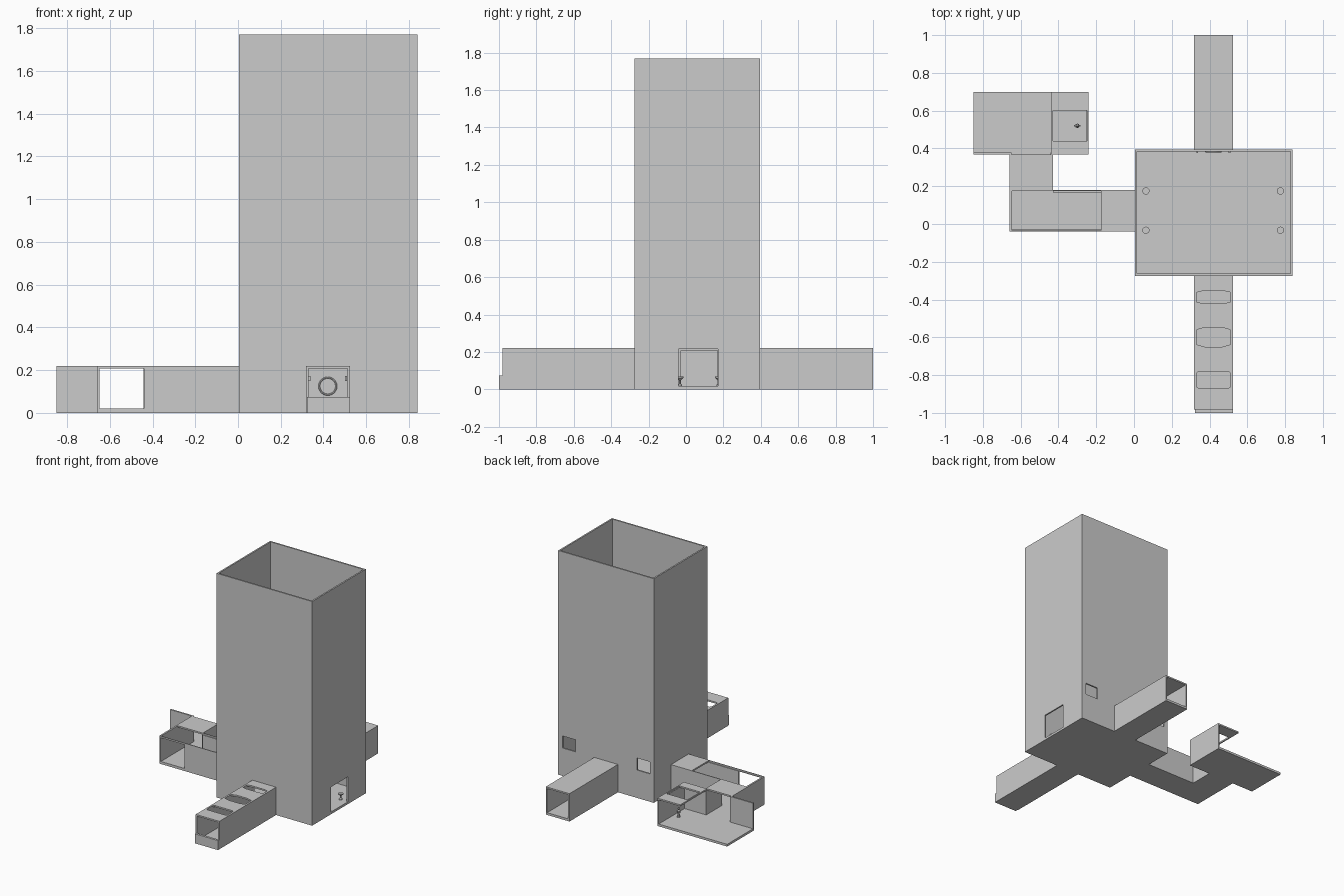
import bpy, bmesh, math

if "Cube" in bpy.data.objects:
    bpy.data.objects.remove(bpy.data.objects["Cube"])

T = 0.012   # wall thickness
H = 0.22    # corridor height
F = 0.018   # floor thickness


def rect(u0, u1, v0, v1):
    return [(u0, v0), (u1, v0), (u1, v1), (u0, v1)]


def chamfered(u0, u1, v0, v1, cu, cv):
    return [(u0 + cu, v0), (u1 - cu, v0), (u1, v0 + cv), (u1, v1 - cv),
            (u1 - cu, v1), (u0 + cu, v1), (u0, v1 - cv), (u0, v0 + cv)]


def panel(name, axis, start, thick, outline, holes=()):
    """Flat slab with holes; axis is its normal, start its lower face."""
    cu = bpy.data.curves.new(name, 'CURVE')
    cu.dimensions = '2D'
    cu.fill_mode = 'BOTH'
    cu.extrude = thick / 2
    for loop in [outline, *holes]:
        s = cu.splines.new('POLY')
        s.points.add(len(loop) - 1)
        for p, (u, v) in zip(s.points, loop):
            p.co = (u, v, 0, 1)
        s.use_cyclic_u = True
    tmp = bpy.data.objects.new(name + "_outline", cu)
    bpy.context.collection.objects.link(tmp)
    bpy.context.view_layer.update()
    mesh = bpy.data.meshes.new_from_object(
        tmp.evaluated_get(bpy.context.evaluated_depsgraph_get()))
    bpy.data.objects.remove(tmp)
    bm = bmesh.new()
    bm.from_mesh(mesh)
    for v in bm.verts:
        a, b, w = v.co
        w += start + thick / 2
        v.co = {'x': (w, a, b), 'y': (a, w, b), 'z': (a, b, w)}[axis]
    bmesh.ops.remove_doubles(bm, verts=bm.verts, dist=1e-5)
    bmesh.ops.recalc_face_normals(bm, faces=bm.faces)
    bm.to_mesh(mesh)
    bm.free()
    for p in mesh.polygons:
        p.use_smooth = False
    mesh.name = name
    ob = bpy.data.objects.new(name, mesh)
    bpy.context.collection.objects.link(ob)
    return ob


def lathe(name, profile, loc, n=16):
    """Small turned part from (radius, z) points."""
    bm = bmesh.new()
    vs = [bm.verts.new((r, 0, z)) for r, z in profile]
    es = [bm.edges.new(e) for e in zip(vs, vs[1:])]
    bmesh.ops.spin(bm, geom=vs + es, axis=(0, 0, 1), cent=(0, 0, 0),
                   angle=math.tau, steps=n)
    bmesh.ops.remove_doubles(bm, verts=bm.verts, dist=1e-5)
    bmesh.ops.recalc_face_normals(bm, faces=bm.faces)
    me = bpy.data.meshes.new(name)
    bm.to_mesh(me)
    bm.free()
    ob = bpy.data.objects.new(name, me)
    ob.location = loc
    bpy.context.collection.objects.link(ob)
    return ob


# Main tower: four tall walls, open top
X0, X1, Y0, Y1, TOP = 0.005, 0.84, -0.275, 0.395, 1.77
A, B = 0.318, 0.525         # north-south tunnel sides
C, D = -0.04, 0.18          # west corridor sides
side_door = rect(C + T, D - T, F, H - T)
panel("tower_floor", 'z', 0, F, rect(X0, X1, Y0, Y1))
panel("tower_front", 'y', Y0, T, rect(X0, X1, 0, TOP),
      [rect(A + T, B - T, F, H - T)])
panel("tower_back", 'y', Y1 - T, T, rect(X0, X1, 0, TOP),
      [rect(0.036, 0.15, 0.22, 0.315), rect(0.69, 0.804, 0.22, 0.315)])
panel("tower_left", 'x', X0, T, rect(Y0 + T, Y1 - T, 0, TOP), [side_door])
panel("tower_right", 'x', X1 - T, T, rect(Y0 + T, Y1 - T, 0, TOP),
      [rect(C, D - 0.008, 0.01, 0.215)])

# Front and back tunnels; the front roof has three skylights
skylights = [chamfered(0.332, 0.51, -0.42, -0.355, 0.03, 0.007),
             [(0.332, -0.638), (0.375, -0.65), (0.467, -0.65), (0.51, -0.638),
              (0.51, -0.56), (0.467, -0.548), (0.375, -0.548), (0.332, -0.56)],
             chamfered(0.332, 0.51, -0.87, -0.78, 0.01, 0.008)]
for name, y0, y1, holes in (("front_tunnel", -0.982, Y0, skylights),
                            ("back_tunnel", Y1, 1.0, [])):
    panel(name + "_floor", 'z', 0, F, rect(A, B, y0, y1))
    panel(name + "_roof", 'z', H - T, T, rect(A, B, y0, y1), holes)
    panel(name + "_wall_left", 'x', A, T, rect(y0, y1, F, H - T))
    panel(name + "_wall_right", 'x', B - T, T, rect(y0, y1, F, H - T))
panel("front_sill", 'y', -1.0, 0.018, rect(A + 0.005, B, 0, 0.075))

# West corridor: front entrance at its far end, long roof opening
W = -0.66
P = -0.43                   # right side of the linking passage
panel("corridor_floor", 'z', 0, F, rect(W, X0, C, D))
panel("corridor_roof", 'z', H - T, T, rect(W, X0, C, D),
      [rect(-0.647, -0.175, C + 0.006, D - 0.006)])
panel("corridor_front_wall", 'y', C, T, rect(W, X0, F, H - T),
      [rect(-0.648, -0.44, F + 0.002, H - T - 0.001)])
panel("corridor_back_wall", 'y', D - T, T, rect(P, X0, F, H - T))
panel("corridor_end_wall", 'x', W, T, rect(C + T, D, F, H - T))

# Linking passage
R0, R1, RX0, RX1 = 0.367, 0.70, -0.85, -0.24
panel("passage_floor", 'z', 0, F, rect(W, P, D, R0))
panel("passage_roof", 'z', H - T, T, rect(W, P, D, R0))
panel("passage_wall_left", 'x', W, T, rect(D, R0, F, H - T))
panel("passage_wall_right", 'x', P - T, T, rect(D, R0, F, H - T))

# Corner room: open behind and to the left, half roofed
panel("room_floor", 'z', 0, F, rect(RX0, RX1, R0, R1))
panel("room_front_wall_left", 'y', R0, T, rect(RX0, W + T, F, H))
panel("room_front_wall_right", 'y', R0, T, rect(P - T, RX1, F, H - T))
panel("room_right_wall", 'x', RX1 - T, T, rect(R0 + T, R1, F, H - T))
panel("room_roof", 'z', H - T, T, rect(-0.44, RX1, R0, R1),
      [rect(P, -0.25, 0.44, 0.60)])

# Four pedestals in the tower
for x in (0.063, 0.775):
    for y in (-0.033, 0.175):
        lathe("pedestal", [(0, 0), (0.012, 0), (0.012, 0.006), (0.005, 0.012),
                           (0.005, 0.03), (0.019, 0.042), (0.019, 0.05),
                           (0, 0.05)], (x, y, F))

# Small statue under the room's roof opening
lathe("statue_body", [(0, 0), (0.012, 0), (0.007, 0.03), (0.012, 0.05),
                      (0.004, 0.058), (0.008, 0.066), (0.006, 0.076),
                      (0, 0.08)], (-0.30, 0.52, F), 8)
panel("statue_arms", 'y', 0.517, 0.006, rect(-0.318, -0.282, 0.058, 0.064))

# Round emblem and two brackets on the tower's back wall
bpy.ops.mesh.primitive_torus_add(major_radius=0.04, minor_radius=0.004,
                                 major_segments=24, minor_segments=6,
                                 location=(0.42, Y1 - T, 0.125),
                                 rotation=(math.pi / 2, 0, 0))
bpy.context.object.name = "wall_ring"
bpy.ops.object.shade_smooth_by_angle()
for x in (0.335, 0.505):
    panel("wall_bracket", 'y', Y1 - T - 0.008, 0.008,
          rect(x - 0.005, x + 0.005, 0.15, 0.172))
